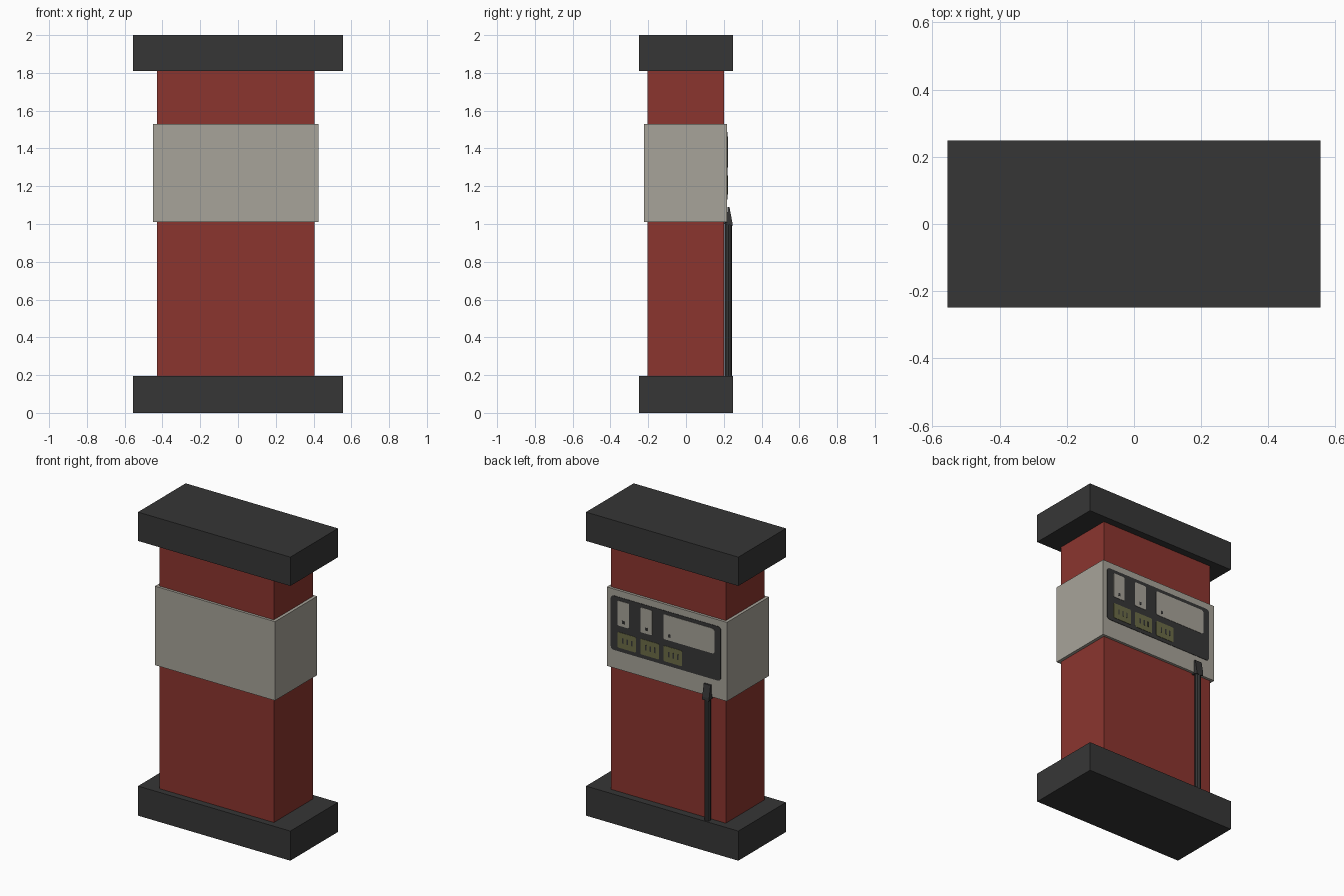
import bpy, bmesh

cube = bpy.data.objects.get("Cube")
if cube:
    bpy.data.objects.remove(cube, do_unlink=True)


def material(name, rgb):
    m = bpy.data.materials.new(name)
    m.use_nodes = True
    m.diffuse_color = (*rgb, 1)
    m.node_tree.nodes["Principled BSDF"].inputs["Base Color"].default_value = (*rgb, 1)
    return m


RED = material("red_paint", (0.26, 0.036, 0.028))
GREY = material("warm_grey", (0.39, 0.37, 0.32))
DARK = material("charcoal", (0.037, 0.037, 0.037))
OLIVE = material("olive_display", (0.15, 0.15, 0.063))


def finish(name, bm, mat):
    bmesh.ops.recalc_face_normals(bm, faces=bm.faces)
    mesh = bpy.data.meshes.new(name)
    bm.to_mesh(mesh)
    bm.free()
    mesh.materials.append(mat)
    obj = bpy.data.objects.new(name, mesh)
    bpy.context.collection.objects.link(obj)
    return obj


def box(name, xs, ys, zs, mat, corner=0):
    """Box from its ranges; corner rounds the edges that run along y."""
    bm = bmesh.new()
    bmesh.ops.create_cube(bm, size=1)
    for v in bm.verts:
        for i, (lo, hi) in enumerate((xs, ys, zs)):
            v.co[i] = hi if v.co[i] > 0 else lo
    if corner:
        edges = [e for e in bm.edges
                 if abs(e.verts[0].co.y - e.verts[1].co.y) > 1e-5]
        bmesh.ops.bevel(bm, geom=edges, offset=corner, segments=3,
                        profile=0.5, affect='EDGES')
    return finish(name, bm, mat)


# Base, canopy, column and display band
for name, zs in (("base", (0, 0.195)), ("top_cap", (1.81, 2))):
    box(name, (-0.555, 0.555), (-0.248, 0.248), zs, DARK)
box("column", (-0.43, 0.405), (-0.205, 0.2), (0.15, 1.85), RED)
box("display_band", (-0.45, 0.425), (-0.222, 0.217), (1.01, 1.53), GREY)

# Dark instrument panel on the back
PANEL, SCREEN, MARK = (0.215, 0.2195), (0.2185, 0.2215), (0.221, 0.2225)
box("instrument_panel", (-0.407, 0.395), PANEL, (1.13, 1.487), DARK, 0.02)

# Wide window, then columns of a tall window above an olive readout
box("wide_window", (-0.363, -0.035), SCREEN, (1.3, 1.464), GREY, 0.018)
for i in range(3):
    left = 0.345 - 0.168 * i
    box(f"tall_window_{i}", (left - 0.085, left), SCREEN, (1.3, 1.464), GREY, 0.008)
    box(f"readout_{i}", (left - 0.135, left), SCREEN, (1.155, 1.257), OLIVE, 0.008)
    # Small printed ticks
    for j in range(3):
        x = left - 0.035 - 0.032 * j
        box(f"readout_tick_{i}_{j}", (x - 0.01, x), MARK, (1.19, 1.225), DARK)
    box(f"window_tick_{i}", (left - 0.05, left - 0.035), MARK, (1.32, 1.34), DARK)

# Hose
bm = bmesh.new()
bmesh.ops.create_cone(bm, segments=8, radius1=0.019, radius2=0.019,
                      depth=0.83, cap_ends=True)
bmesh.ops.translate(bm, verts=bm.verts, vec=(-0.315, 0.224, 0.595))
finish("hose", bm, DARK)

# Nozzle: hooked wedge profile extruded across x
profile = ((0.2, 1.0), (0.222, 0.998), (0.245, 0.99), (0.245, 1.01),
           (0.23, 1.09), (0.219, 1.09), (0.217, 1.008), (0.2, 1.008))
bm = bmesh.new()
face = bm.faces.new([bm.verts.new((-0.34, y, z)) for y, z in profile])
side = bmesh.ops.extrude_face_region(bm, geom=[face])
moved = [g for g in side["geom"] if isinstance(g, bmesh.types.BMVert)]
bmesh.ops.translate(bm, verts=moved, vec=(0.05, 0, 0))
finish("nozzle", bm, DARK)
